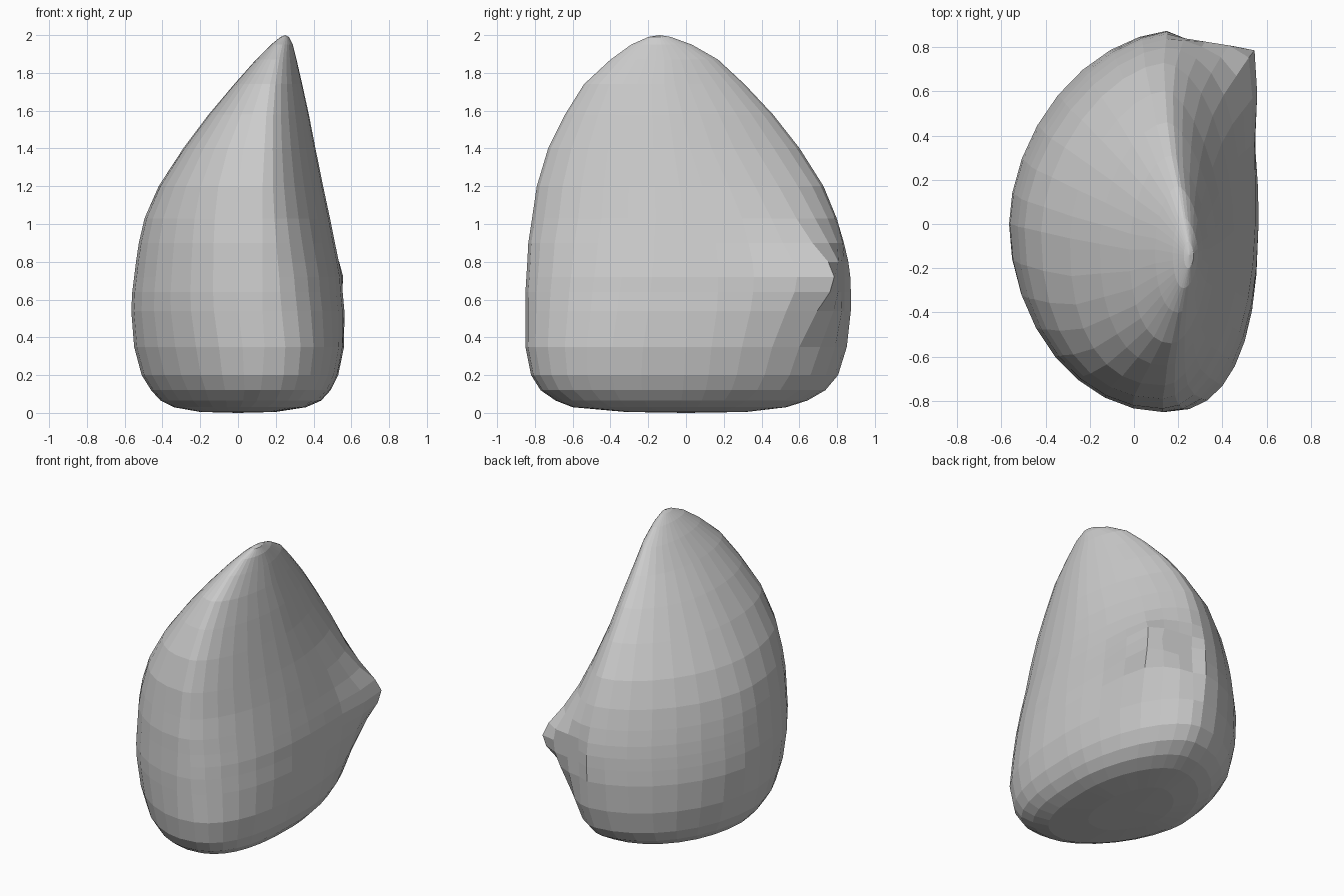
import bpy, bmesh
from math import sin, cos, pi, exp
from mathutils import Vector

# Rock sections: z, x left, x ridge, x right, y front, y back
ROWS = [
    (0.005, -0.20, 0.03, 0.20, -0.32, 0.32),
    (0.03, -0.34, 0.07, 0.36, -0.60, 0.53),
    (0.065, -0.41, 0.10, 0.44, -0.69, 0.64),
    (0.12, -0.46, 0.12, 0.49, -0.77, 0.735),
    (0.20, -0.51, 0.13, 0.53, -0.82, 0.80),
    (0.35, -0.55, 0.14, 0.56, -0.85, 0.84),
    (0.54, -0.565, 0.13, 0.56, -0.85, 0.85),
    (0.64, -0.56, 0.13, 0.55, -0.85, 0.845),
    (0.72, -0.55, 0.13, 0.545, -0.845, 0.84),
    (0.80, -0.54, 0.13, 0.53, -0.84, 0.83),
    (0.90, -0.525, 0.13, 0.51, -0.835, 0.81),
    (1.03, -0.495, 0.13, 0.485, -0.815, 0.78),
    (1.20, -0.42, 0.13, 0.45, -0.79, 0.72),
    (1.40, -0.29, 0.14, 0.41, -0.73, 0.60),
    (1.58, -0.155, 0.15, 0.375, -0.64, 0.46),
    (1.74, -0.02, 0.17, 0.34, -0.54, 0.31),
    (1.87, 0.095, 0.20, 0.31, -0.40, 0.17),
    (1.95, 0.175, 0.225, 0.29, -0.29, 0.03),
    (1.99, 0.225, 0.245, 0.27, -0.20, -0.08),
]
# Corner fullness by height: z, front left, front right, back right, back left
FULL = [
    (0.0, 1.65, 2.7, 1.8, 2.0),
    (0.3, 1.8, 2.5, 1.75, 1.9),
    (0.6, 1.97, 2.2, 1.9, 1.8),
    (1.0, 2.1, 1.9, 1.95, 1.72),
    (1.4, 2.4, 1.8, 1.6, 1.72),
    (2.0, 2.1, 1.8, 1.6, 1.9),
]
SEG = 32
KNOB = Vector((0.545, 0.785, 0.72))


def fullness(z):
    for a, b in zip(FULL, FULL[1:]):
        if z <= b[0]:
            t = (z - a[0]) / (b[0] - a[0])
            return [p + (q - p) * t for p, q in zip(a[1:], b[1:])]


def power(v, e):
    return (abs(v) ** e) * (1 if v >= 0 else -1)


def section(row):
    z, xl, xc, xr, yf, yb = row
    fl, fr, br, bl = fullness(z)
    yc, half = (yf + yb) / 2, (yb - yf) / 2
    pts = []
    for i in range(SEG):
        a = 2 * pi * i / SEG
        c, s = cos(a), sin(a)
        n = (fr if s < 0 else br) if c > 0 else (fl if s < 0 else bl)
        x = xc + (xr - xc if c > 0 else xc - xl) * power(c, 2 / n)
        pts.append(Vector((x, yc + half * power(s, 2 / n), z)))
    return pts


rings = [section(r) for r in ROWS]

# Pull the back right corner out into a blunt knob
corner = min((p for r in rings for p in r),
             key=lambda p: (p - Vector((0.44, 0.60, 0.72))).length).copy()
pull = KNOB - corner
for r in rings:
    for p in r:
        d = (p - corner).length
        p += pull * (0.6 * exp(-(d / 0.18) ** 2) + 0.4 * exp(-(d / 0.38) ** 2))
        if p.x > 0.15 and p.y > 0:
            p.y = min(p.y, 0.852 - 0.16 * (p.x - 0.15))

# Skin the sections and close both ends
bm = bmesh.new()
loops = [[bm.verts.new(p) for p in r] for r in rings]
for a, b in zip(loops, loops[1:]):
    for i in range(SEG):
        j = (i + 1) % SEG
        bm.faces.new((a[i], a[j], b[j], b[i]))
base = bm.verts.new((0, 0, 0))
tip = bm.verts.new((0.25, -0.14, 2.0))
for i in range(SEG):
    j = (i + 1) % SEG
    bm.faces.new((loops[0][j], loops[0][i], base))
    bm.faces.new((loops[-1][i], loops[-1][j], tip))
bmesh.ops.recalc_face_normals(bm, faces=bm.faces)

mesh = bpy.data.meshes.new("rock")
bm.to_mesh(mesh)
bm.free()
rock = bpy.data.objects.new("rock", mesh)
bpy.context.collection.objects.link(rock)
